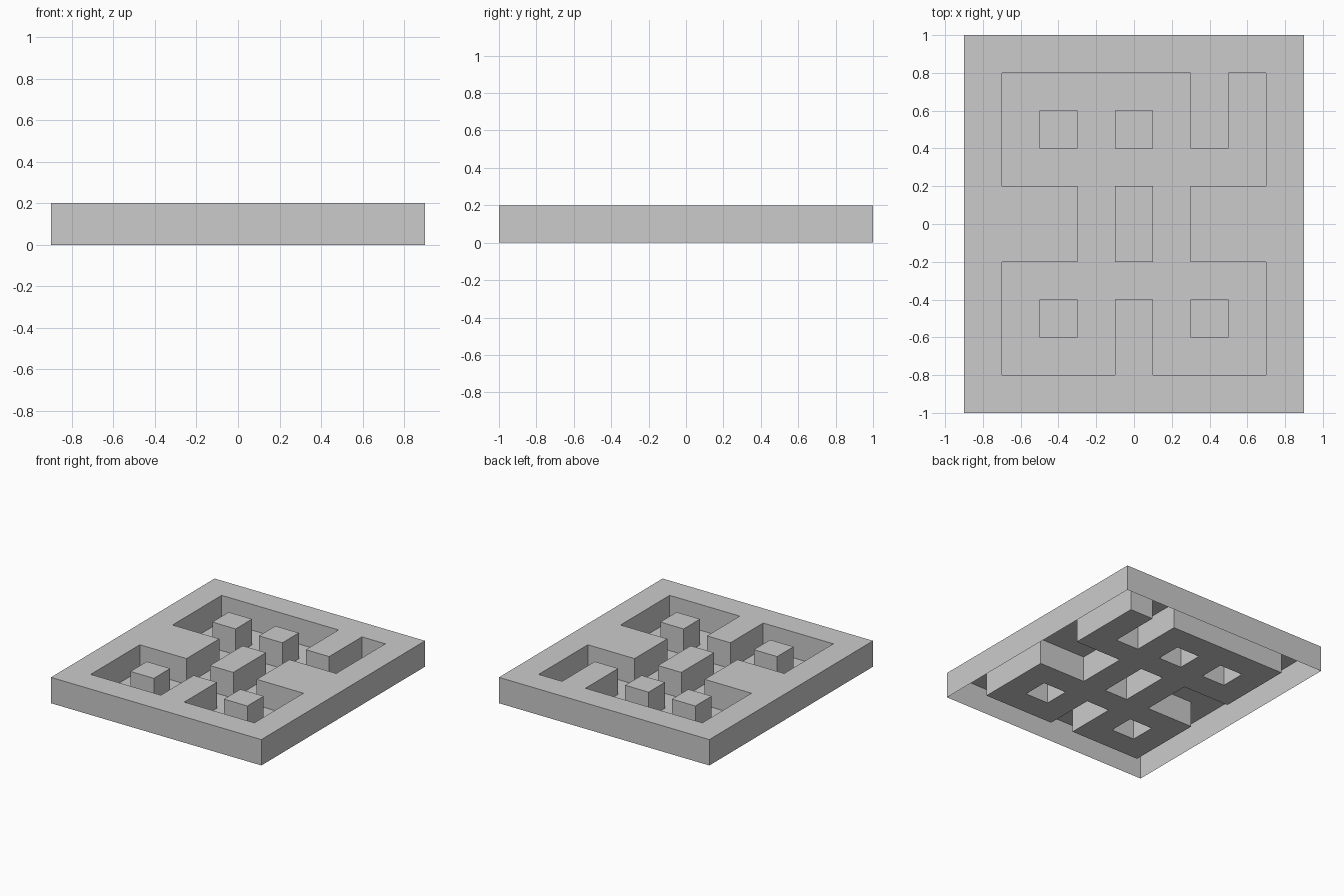
import bpy, bmesh
from math import radians

if "Cube" in bpy.data.objects:
    bpy.data.objects.remove(bpy.data.objects["Cube"])

CELL, HEIGHT = 0.2, 0.2
# Plan of the plate seen from above: '#' is raised, '.' is sunken channel
PLAN = [
    "#########",
    "#.....#.#",
    "#.#.#.#.#",
    "#.......#",
    "###.#.###",
    "###.#.###",
    "#.......#",
    "#.#.#.#.#",
    "#...#...#",
    "#########",
][::-1]
ROWS, COLS = len(PLAN), len(PLAN[0])


def raised(i, j):
    return 0 <= i < COLS and 0 <= j < ROWS and PLAN[j][i] == "#"


bm = bmesh.new()


def quad(points):
    bm.faces.new([bm.verts.new(p) for p in points])


# Thin shell: raised tops, channel floors and walls, open underneath
for j in range(ROWS):
    for i in range(COLS):
        ring = [((i + a - COLS / 2) * CELL, (j + b - ROWS / 2) * CELL)
                for a, b in ((0, 0), (1, 0), (1, 1), (0, 1))]
        top = HEIGHT if raised(i, j) else 0
        quad([(x, y, top) for x, y in ring])
        if not top:
            continue
        # Wall on each side that borders a channel or the outside
        for k, (di, dj) in enumerate(((0, -1), (1, 0), (0, 1), (-1, 0))):
            if not raised(i + di, j + dj):
                p, q = ring[k], ring[(k + 1) % 4]
                quad([(*p, 0), (*q, 0), (*q, HEIGHT), (*p, HEIGHT)])

# Weld the cells and merge flat areas
bmesh.ops.remove_doubles(bm, verts=bm.verts, dist=0.001)
bmesh.ops.dissolve_limit(bm, angle_limit=radians(1), verts=bm.verts, edges=bm.edges)

mesh = bpy.data.meshes.new("channelled_plate")
bm.to_mesh(mesh)
bm.free()
plate = bpy.data.objects.new("channelled_plate", mesh)
bpy.context.collection.objects.link(plate)
